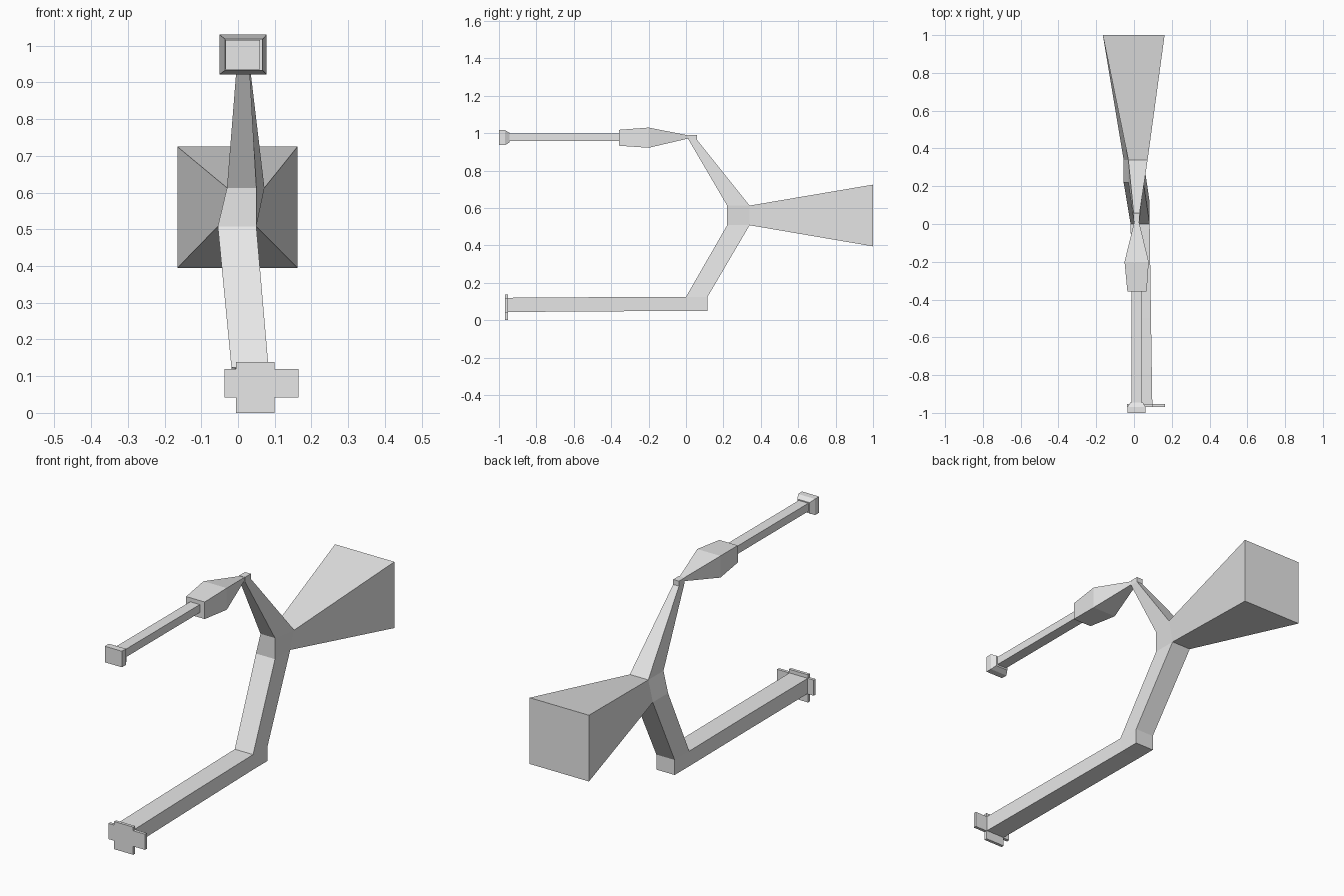
import bpy
import bmesh

cube = bpy.data.objects.get("Cube")
if cube:
    bpy.data.objects.remove(cube, do_unlink=True)

grey = bpy.data.materials.new("plain grey")
grey.use_nodes = True
colour = (0.8, 0.8, 0.8, 1)
grey.diffuse_color = colour
grey.node_tree.nodes["Principled BSDF"].inputs["Base Color"].default_value = colour


def loft(name, rings, cap_start=True, cap_end=True):
    """Skin a row of matching rings, with optional end caps."""
    bm = bmesh.new()
    loops = [[bm.verts.new(p) for p in ring] for ring in rings]
    for a, b in zip(loops, loops[1:]):
        n = len(a)
        for i in range(n):
            j = (i + 1) % n
            bm.faces.new((a[i], a[j], b[j], b[i]))
    if cap_start:
        bm.faces.new(loops[0][::-1])
    if cap_end:
        bm.faces.new(loops[-1])
    bmesh.ops.recalc_face_normals(bm, faces=bm.faces)
    mesh = bpy.data.meshes.new(name)
    bm.to_mesh(mesh)
    bm.free()
    mesh.materials.append(grey)
    obj = bpy.data.objects.new(name, mesh)
    bpy.context.collection.objects.link(obj)
    return obj


def upright(y, x0, x1, z0, z1):
    """Rectangle facing along y."""
    return [(x0, y, z0), (x1, y, z0), (x1, y, z1), (x0, y, z1)]


def level(z, front, back):
    """Horizontal ring; front and back are (y, x0, x1)."""
    (yf, f0, f1), (yb, b0, b1) = front, back
    return [(f0, yf, z), (f1, yf, z), (b1, yb, z), (b0, yb, z)]


# Bent stem: lower arm, hub and tapering upper arm in one skin
loft("bent_stem", [
    level(0.125, (0, -0.018, 0.083), (0.115, -0.018, 0.083)),
    level(0.508, (0.22, -0.055, 0.05), (0.34, -0.055, 0.05)),
    level(0.613, (0.22, -0.03, 0.05), (0.34, -0.03, 0.072)),
    level(0.965, (0.014, -0.002, 0.03), (0.058, -0.002, 0.03)),
    level(0.99, (0.012, -0.002, 0.03), (0.058, -0.002, 0.03)),
], cap_start=False)

# Flared block behind the hub
loft("flared_block", [
    [(-0.055, 0.34, 0.508), (0.05, 0.34, 0.508),
     (0.072, 0.34, 0.613), (-0.03, 0.34, 0.613)],
    upright(1.0, -0.165, 0.162, 0.395, 0.725),
], cap_start=False)

# Lower bar with its elbow end
loft("lower_bar", [
    upright(-0.955, -0.004, 0.097, 0.044, 0.12),
    upright(-0.5, -0.01, 0.09, 0.047, 0.123),
    upright(0, -0.018, 0.083, 0.05, 0.125),
    upright(0.115, -0.018, 0.083, 0.05, 0.125),
])

# Cross-shaped plate at the front of the lower bar
left, right, inner_left, inner_right = -0.037, 0.165, -0.005, 0.1
low, high, bottom, top = 0.042, 0.12, 0, 0.138
cross = [
    (inner_left, bottom), (inner_right, bottom), (inner_right, low),
    (right, low), (right, high), (inner_right, high),
    (inner_right, top), (inner_left, top), (inner_left, high),
    (left, high), (left, low), (inner_left, low),
]
loft("cross_plate", [[(x, y, z) for x, z in cross] for y in (-0.968, -0.953)])

# Swollen grip on the upper arm
loft("upper_grip", [
    upright(0.014, 0.002, 0.026, 0.972, 0.988),
    upright(-0.2, -0.05, 0.078, 0.922, 1.03),
    upright(-0.358, -0.035, 0.067, 0.933, 1.018),
])

# Thin upper bar
loft("upper_bar", [
    upright(-0.358, -0.013, 0.04, 0.958, 0.998),
    upright(-0.945, -0.013, 0.04, 0.958, 0.998),
], cap_start=False, cap_end=False)

# Square end block with a tapered neck
loft("end_block", [
    upright(-0.945, -0.02, 0.047, 0.95, 1.003),
    upright(-0.968, -0.034, 0.06, 0.936, 1.016),
    upright(-1.0, -0.034, 0.06, 0.936, 1.016),
])
